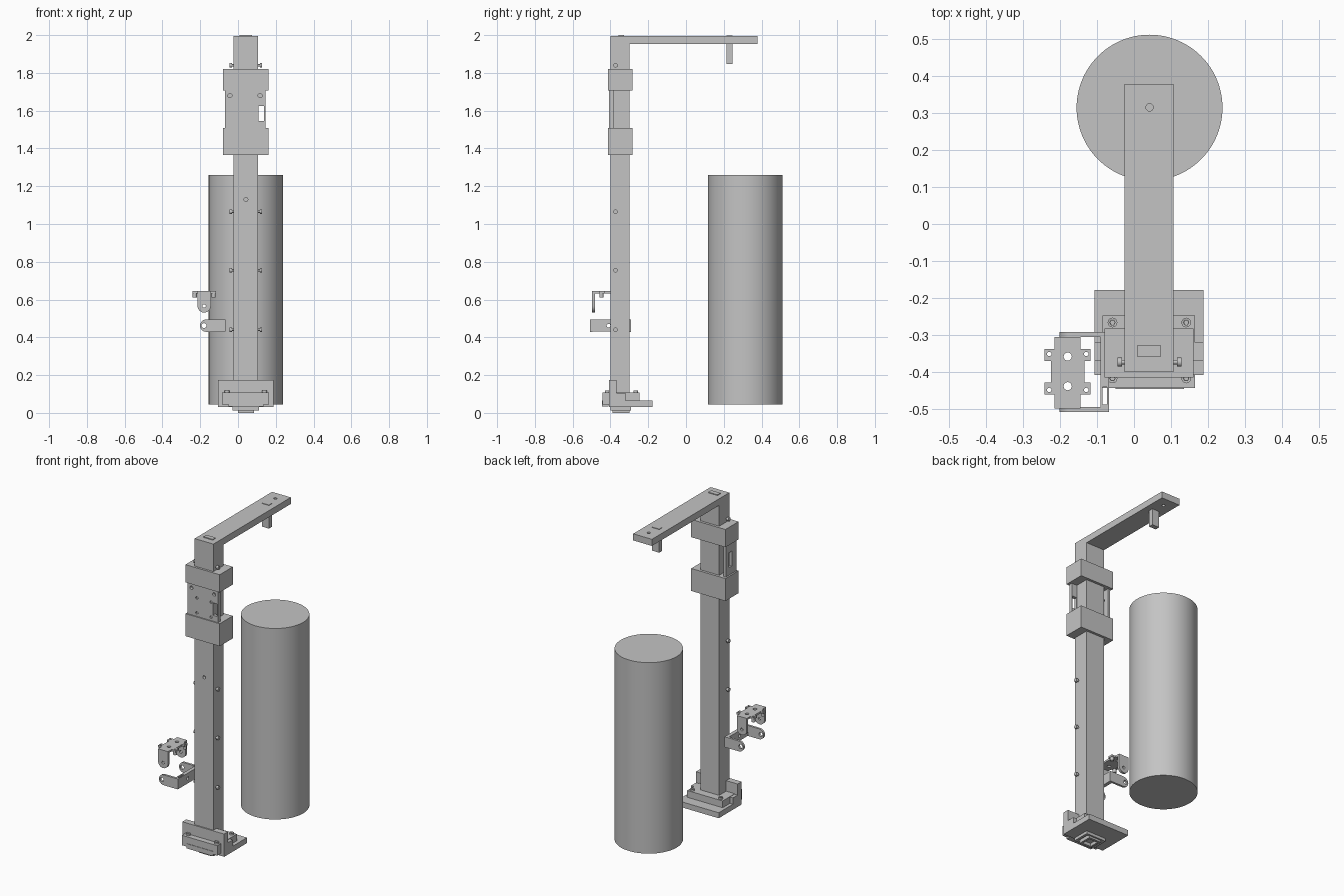
import bpy, bmesh, math
from mathutils import Vector

cube = bpy.data.objects.get("Cube")
if cube:
    bpy.data.objects.remove(cube, do_unlink=True)

grey = bpy.data.materials.new("machined_grey")
grey.use_nodes = True
COLOUR = (0.55, 0.55, 0.55, 1)
grey.diffuse_color = COLOUR
grey.node_tree.nodes["Principled BSDF"].inputs["Base Color"].default_value = COLOUR

AXES = {"x": (1, 2, 0), "y": (0, 2, 1), "z": (0, 1, 2)}
CX = 0.042  # centre line of the column


def prism(name, pts, axis, lo, hi):
    """Extrude a closed outline along an axis from lo to hi."""
    a, b, c = AXES[axis]
    bm = bmesh.new()
    verts = []
    for p in pts:
        v = Vector((0, 0, 0))
        v[a], v[b], v[c] = p[0], p[1], lo
        verts.append(bm.verts.new(v))
    face = bm.faces.new(verts)
    out = bmesh.ops.extrude_face_region(bm, geom=[face])
    move = Vector((0, 0, 0))
    move[c] = hi - lo
    bmesh.ops.translate(bm, vec=move, verts=[g for g in out["geom"] if isinstance(g, bmesh.types.BMVert)])
    bmesh.ops.recalc_face_normals(bm, faces=bm.faces)
    mesh = bpy.data.meshes.new(name)
    bm.to_mesh(mesh)
    bm.free()
    mesh.materials.append(grey)
    ob = bpy.data.objects.new(name, mesh)
    bpy.context.collection.objects.link(ob)
    return ob


def box(name, x, y, z):
    return prism(name, [(x[0], y[0]), (x[1], y[0]), (x[1], y[1]), (x[0], y[1])], "z", *z)


def rod(name, centre, r, axis, lo, hi, n=20):
    ring = [(centre[0] + r * math.cos(math.tau * i / n),
             centre[1] + r * math.sin(math.tau * i / n)) for i in range(n)]
    ob = prism(name, ring, axis, lo, hi)
    smooth(ob)
    return ob


def smooth(ob):
    bpy.ops.object.select_all(action="DESELECT")
    ob.select_set(True)
    bpy.context.view_layer.objects.active = ob
    bpy.ops.object.shade_smooth_by_angle(angle=math.radians(35))


def cut(ob, cutters):
    bpy.context.view_layer.objects.active = ob
    for c in cutters:
        m = ob.modifiers.new("cut", "BOOLEAN")
        m.operation, m.solver, m.object = "DIFFERENCE", "EXACT", c
        bpy.ops.object.modifier_apply(modifier=m.name)
        bpy.data.objects.remove(c, do_unlink=True)


def tab(centre, r, start, direction, n=12):
    """Outline of a strip with a round end; start is the square end."""
    d = Vector(direction)
    side = Vector((-d.y, d.x))
    c = Vector(centre)
    s = c - d * start
    pts = [s + side * r, s - side * r]
    for i in range(n + 1):
        t = math.pi * i / n
        pts.append(c - side * r * math.cos(t) + d * r * math.sin(t))
    return [tuple(p) for p in pts]


# Large free-standing cylinder
rod("large_cylinder", (CX, 0.314), 0.197, "z", 0.045, 1.26, 96)

# Column with overhanging arm
column = prism("column_and_arm", [(-0.4, 0.03), (-0.298, 0.03), (-0.298, 1.953), (0.378, 1.953),
                                  (0.378, 1.995), (-0.4, 1.995)], "x", -0.025, 0.107)
cut(column, [rod("hole", (CX, 0.315), 0.01, "z", 1.9, 2.1),
             rod("hole", (CX, 1.13), 0.01, "y", -0.5, -0.38)])
box("arm_cap", (0.008, 0.073), (-0.358, -0.328), (1.99, 2.0))
box("arm_post", (0.017, 0.067), (0.215, 0.245), (1.848, 1.96))
box("arm_post_tip", (0.017, 0.067), (0.215, 0.245), (1.99, 1.998))

# Sliding carriage: two collars, front plate and side wall
for name, z in (("upper_collar", (1.707, 1.82)), ("lower_collar", (1.365, 1.508))):
    box(name, (-0.08, 0.161), (-0.414, -0.282), z)
plate = box("carriage_plate", (-0.07, 0.145), (-0.407, -0.385), (1.5, 1.712))
holes = [rod("hole", (x, z), r, "y", -0.5, -0.39)
         for x, z, r in ((-0.043, 1.68, 0.011), (0.117, 1.68, 0.011), (-0.005, 1.625, 0.008),
                         (0.095, 1.625, 0.008), (-0.005, 1.53, 0.008), (0.095, 1.53, 0.008))]
cut(plate, holes + [box("slot", (0.108, 0.138), (-0.5, -0.3), (1.545, 1.625))])
wall = box("carriage_side_wall", (-0.07, -0.055), (-0.39, -0.3), (1.5, 1.712))
cut(wall, [box("slot", (-0.1, 0), (-0.36, -0.33), (1.555, 1.65))])

# Side screws along the column
for z in (0.44, 0.755, 1.065, 1.84):
    for s in (-1, 1):
        for part, r, a, b in (("shank", 0.006, 0.06, 0.08), ("head", 0.012, 0.074, 0.086)):
            ends = sorted((CX + s * a, CX + s * b))
            rod("side_screw_" + part, (-0.373, z), r, "x", *ends)

# Foot: floor plate, upright, clamp block and lugs
box("foot_plate", (-0.106, 0.188), (-0.407, -0.178), (0.03, 0.065))
upright = box("foot_upright", (-0.106, 0.188), (-0.408, -0.368), (0.035, 0.175))
box("clamp_block", (-0.085, 0.165), (-0.443, -0.247), (0.045, 0.108))
box("clamp_front_strip", (-0.05, 0.135), (-0.446, -0.41), (0.035, 0.065))
for x in ((-0.106, -0.083), (0.163, 0.188)):
    box("foot_lug", x, (-0.37, -0.32), (0.06, 0.105))
for x in (-0.058, 0.141):
    for y in (-0.266, -0.417):
        bolt = rod("clamp_bolt", (x, y), 0.013, "z", 0.1, 0.119)
        cut(bolt, [rod("socket", (x, y), 0.007, "z", 0.112, 0.13, 6)])

# Stepped frame under the foot
frame = box("under_frame", (-0.03, 0.112), (-0.4, -0.29), (0.012, 0.032))
cut(frame, [box("recess", (-0.015, 0.097), (-0.385, -0.305), (0, 0.022))])
rim = box("under_rim", (0, 0.084), (-0.39, -0.3), (0, 0.03))
cut(rim, [box("recess", (0.012, 0.072), (-0.375, -0.315), (-0.01, 0.02))])

# Upper bracket: top plate with ears and two hanging legs
CB = -0.179
top = box("bracket_top", (CB - 0.035, CB + 0.035), (-0.498, -0.305), (0.633, 0.645))
cut(top, [rod("hole", (CB, y), 0.011, "z", 0.6, 0.7) for y in (-0.358, -0.438)])
for s in (-1, 1):
    ear_x = sorted((CB + s * 0.034, CB + s * 0.062))
    ear = box("bracket_ear", ear_x, (-0.46, -0.338), (0.633, 0.645))
    cutters = [rod("hole", (CB + s * 0.05, y), 0.006, "z", 0.6, 0.7) for y in (-0.351, -0.448)]
    cutters.append(box("notch", sorted((CB + s * 0.045, CB + s * 0.07)), (-0.428, -0.37), (0.6, 0.7)))
    cut(ear, cutters)
    for y in (-0.351, -0.448):
        post = rod("bracket_standoff", (CB + s * 0.05, y), 0.011, "z", 0.612, 0.634)
        cut(post, [rod("hole", (CB + s * 0.05, y), 0.006, "z", 0.6, 0.7)])
for y in (-0.498, -0.32):
    leg = prism("bracket_leg", tab((CB, 0.566), 0.035, 0.075, (0, -1)), "y", y, y + 0.015)
    cut(leg, [rod("hole", (CB, 0.566), 0.009, "y", y - 0.05, y + 0.05)])
    smooth(leg)

# Lower bracket: web with two round-ended arms
for y, length in ((-0.508, 0.1), (-0.305, 0.1)):
    arm = prism("lower_arm", tab((-0.168, 0.462), 0.033, length, (-1, 0)), "y", y, y + 0.014)
    cut(arm, [rod("hole", (-0.18, 0.462), 0.013, "y", y - 0.05, y + 0.05)])
    smooth(arm)
web = box("lower_web", (-0.09, -0.067), (-0.505, -0.293), (0.43, 0.495))
cut(web, [box("slot", (-0.085, -0.073), (-0.488, -0.44), (0.4, 0.52)),
          rod("hole", (-0.41, 0.462), 0.01, "x", -0.12, -0.03)])
